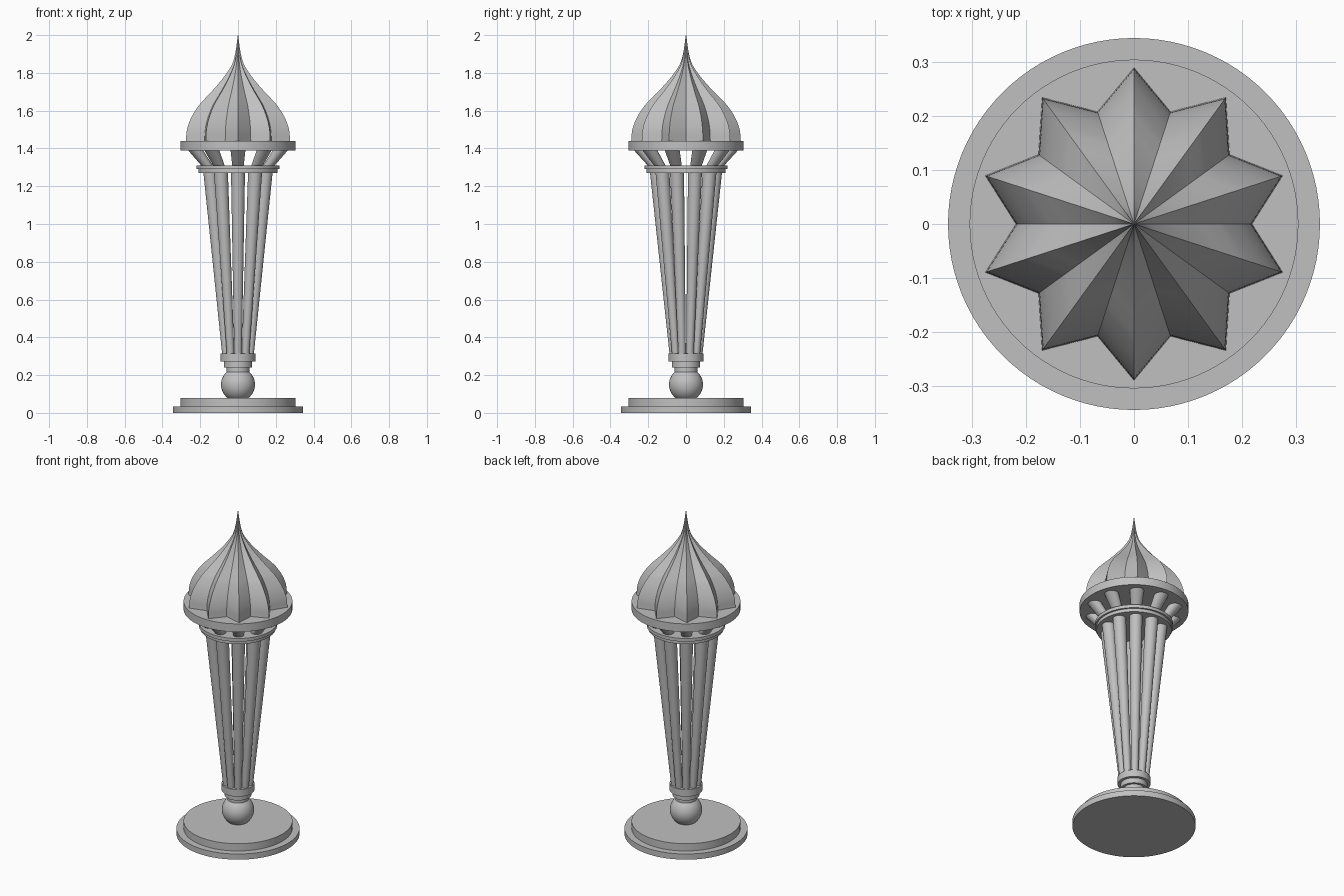
import bpy
import bmesh
import math
from mathutils import Vector

cube = bpy.data.objects.get("Cube")
if cube:
    bpy.data.objects.remove(cube)

stone = bpy.data.materials.new("stone_grey")
stone.use_nodes = True
GREY = (0.53, 0.53, 0.53, 1)
stone.diffuse_color = GREY
stone.node_tree.nodes["Principled BSDF"].inputs["Base Color"].default_value = GREY

RIBS = 10
ANGLES = [math.pi / 2 + 2 * math.pi * k / RIBS for k in range(RIBS)]


def finish(obj, angle=30):
    obj.data.materials.append(stone)
    bpy.ops.object.select_all(action="DESELECT")
    bpy.context.view_layer.objects.active = obj
    obj.select_set(True)
    bpy.ops.object.shade_smooth_by_angle(angle=math.radians(angle))
    return obj


def loft(name, rings, angle=30):
    """Skin a stack of point rings and cap both ends."""
    bm = bmesh.new()
    loops = [[bm.verts.new(p) for p in ring] for ring in rings]
    n = len(loops[0])
    for low, high in zip(loops, loops[1:]):
        for i in range(n):
            j = (i + 1) % n
            bm.faces.new((low[i], low[j], high[j], high[i]))
    bm.faces.new(loops[0][::-1])
    bm.faces.new(loops[-1])
    mesh = bpy.data.meshes.new(name)
    bm.to_mesh(mesh)
    bm.free()
    obj = bpy.data.objects.new(name, mesh)
    bpy.context.collection.objects.link(obj)
    return finish(obj, angle)


def circle(radius, z, centre=(0, 0), sides=64):
    return [(centre[0] + radius * math.cos(2 * math.pi * i / sides),
             centre[1] + radius * math.sin(2 * math.pi * i / sides), z)
            for i in range(sides)]


def disc(name, radius, bottom, top):
    return loft(name, [circle(radius, bottom, sides=96), circle(radius, top, sides=96)])


def rods(name, low, high):
    """Ring of leaning, tapered rods; each end is (ring radius, rod radius, z)."""
    for k, a in enumerate(ANGLES):
        loft(f"{name}_{k + 1}", [
            circle(r, z, (ring * math.cos(a), ring * math.sin(a)), 32)
            for ring, r, z in (low, high)])


def smooth_profile(points, steps=6):
    """Catmull-Rom curve through (radius, z) points."""
    p = [Vector(q) for q in points]
    p = [2 * p[0] - p[1]] + p + [2 * p[-1] - p[-2]]
    out = []
    for a, b, c, d in zip(p, p[1:], p[2:], p[3:]):
        for s in range(steps):
            t = s / steps
            out.append(0.5 * (2 * b + (c - a) * t + (2 * a - 5 * b + 4 * c - d) * t ** 2
                              + (3 * b - a - 3 * c + d) * t ** 3))
    return out + [p[-2]]


# Stepped base
disc("base_plinth", 0.345, 0, 0.035)
disc("base_step", 0.305, 0.035, 0.08)

# Ball foot
bpy.ops.mesh.primitive_uv_sphere_add(segments=48, ring_count=24, radius=0.09,
                                     location=(0, 0, 0.15))
ball = bpy.context.object
ball.name = "ball_foot"
finish(ball)

# Collar widening upward
disc("collar_neck", 0.06, 0.21, 0.24)
disc("collar_middle", 0.075, 0.24, 0.272)
disc("collar_top", 0.092, 0.272, 0.315)

# Shaft of leaning columns
rods("column", (0.067, 0.02, 0.31), (0.154, 0.037, 1.275))

# Ring moulding
disc("ring_lower", 0.21, 1.27, 1.29)
disc("ring_upper", 0.22, 1.29, 1.31)

# Flared struts and the platform they carry
rods("strut", (0.168, 0.03, 1.305), (0.24, 0.04, 1.395))
disc("platform", 0.305, 1.39, 1.44)

# Ribbed onion dome with spire
profile = smooth_profile([
    (0.29, 1.44), (0.284, 1.5), (0.262, 1.56), (0.224, 1.62), (0.188, 1.66),
    (0.148, 1.7), (0.102, 1.75), (0.062, 1.8), (0.031, 1.85), (0.014, 1.91),
    (0.001, 2.0)])
VALLEY = 0.755
star = []
for r, z in profile:
    ring = []
    for a in ANGLES:
        half = a + math.pi / RIBS
        ring.append((r * math.cos(a), r * math.sin(a), z))
        ring.append((r * VALLEY * math.cos(half), r * VALLEY * math.sin(half), z))
    star.append(ring)
loft("onion_dome", star, 25)
